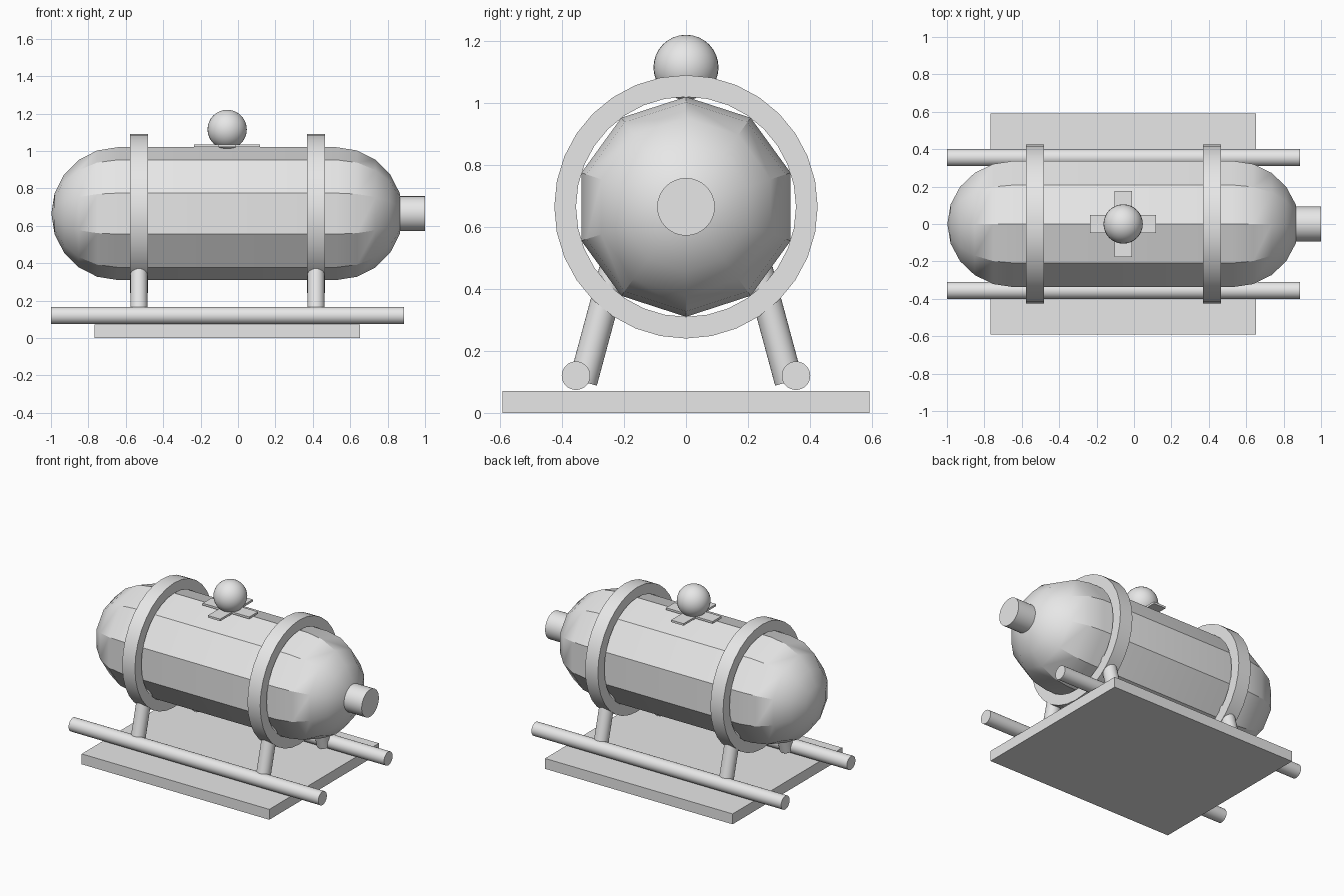
import bpy, bmesh
from math import sin, cos, pi, radians
from mathutils import Vector

cube = bpy.data.objects.get("Cube")
if cube:
    bpy.data.objects.remove(cube)

grey = bpy.data.materials.new("plain grey")
grey.use_nodes = True
grey.diffuse_color = (0.8, 0.8, 0.8, 1)
grey.node_tree.nodes["Principled BSDF"].inputs["Base Color"].default_value = (0.8, 0.8, 0.8, 1)


def finish(name, bm, location=(0, 0, 0)):
    """Turn a bmesh into an object, smooth except at edges over 30 degrees."""
    bmesh.ops.remove_doubles(bm, verts=bm.verts, dist=1e-5)
    bmesh.ops.recalc_face_normals(bm, faces=bm.faces)
    for f in bm.faces:
        f.smooth = True
    for e in bm.edges:
        e.smooth = e.calc_face_angle(0) < radians(30)
    mesh = bpy.data.meshes.new(name)
    bm.to_mesh(mesh)
    bm.free()
    mesh.materials.append(grey)
    obj = bpy.data.objects.new(name, mesh)
    obj.location = location
    bpy.context.collection.objects.link(obj)
    return obj


def lathe(name, profile, sides, location, closed=False):
    """Revolve (x, radius) points about the x axis, first corner at the top."""
    bm = bmesh.new()
    rings = []
    for x, r in profile:
        angles = [2 * pi * i / sides for i in range(sides)]
        rings.append([bm.verts.new((x, r * sin(a), r * cos(a))) for a in angles])
    pairs = list(zip(rings, rings[1:]))
    if closed:
        pairs.append((rings[-1], rings[0]))
    for a, b in pairs:
        for i in range(sides):
            j = (i + 1) % sides
            bm.faces.new((a[i], a[j], b[j], b[i]))
    return finish(name, bm, location)


def rod(name, start, end, radius, sides=32):
    start, end = Vector(start), Vector(end)
    axis = end - start
    bm = bmesh.new()
    bmesh.ops.create_cone(bm, cap_ends=True, segments=sides, radius1=radius,
                          radius2=radius, depth=axis.length)
    turn = Vector((0, 0, 1)).rotation_difference(axis).to_matrix()
    bmesh.ops.rotate(bm, verts=bm.verts, matrix=turn)
    return finish(name, bm, (start + end) / 2)


def slab(name, outline, thickness, location):
    bm = bmesh.new()
    face = bm.faces.new([bm.verts.new((x, y, 0)) for x, y in outline])
    top = bmesh.ops.extrude_face_region(bm, geom=[face])["geom"]
    verts = [v for v in top if isinstance(v, bmesh.types.BMVert)]
    bmesh.ops.translate(bm, verts=verts, vec=(0, 0, thickness))
    return finish(name, bm, location)


MID_X, MID_Z, RADIUS = -0.058, 0.665, 0.355

# Ten-sided tank with round ends
half = 0.585
dome = [(half + RADIUS * sin(radians(a)), RADIUS * cos(radians(a)))
        for a in range(0, 91, 18)]
lathe("tank", [(-x, r) for x, r in reversed(dome)] + dome, 10, (MID_X, 0, MID_Z))

# Outlet at the +x end
rod("outlet", (0.85, 0, MID_Z), (1, 0, MID_Z), 0.093)

# Hoops and splayed legs
for side, x in (("right", -0.53), ("left", 0.417)):
    w = 0.048
    lathe(side + "_hoop", [(-w, 0.355), (-w, 0.425), (w, 0.425), (w, 0.355)],
          32, (x, 0, MID_Z), closed=True)
    for place, s in (("front", -1), ("back", 1)):
        rod(f"{place}_{side}_leg", (x, s * 0.332, 0.1), (x, s * 0.235, 0.46), 0.046)

# Skid rails
for place, s in (("front", -1), ("back", 1)):
    rod(place + "_rail", (-1, s * 0.355, 0.12), (0.888, s * 0.355, 0.12), 0.046)

# Base plate
bx, by = 0.709, 0.592
slab("base_plate", [(-bx, -by), (bx, -by), (bx, by), (-bx, by)], 0.071, (MID_X, 0, 0))

# Cross-shaped bracket on top
a, b = 0.176, 0.047
cross = []
for c, s in ((1, 0), (0, 1), (-1, 0), (0, -1)):
    cross += [(x * c - y * s, x * s + y * c) for x, y in ((b, -b), (a, -b), (a, b))]
slab("cross_bracket", cross, 0.014, (MID_X, 0, 1.021))

# Ball knob
bm = bmesh.new()
bmesh.ops.create_uvsphere(bm, u_segments=32, v_segments=16, radius=0.105)
finish("ball_knob", bm, (MID_X, 0, 1.115))
